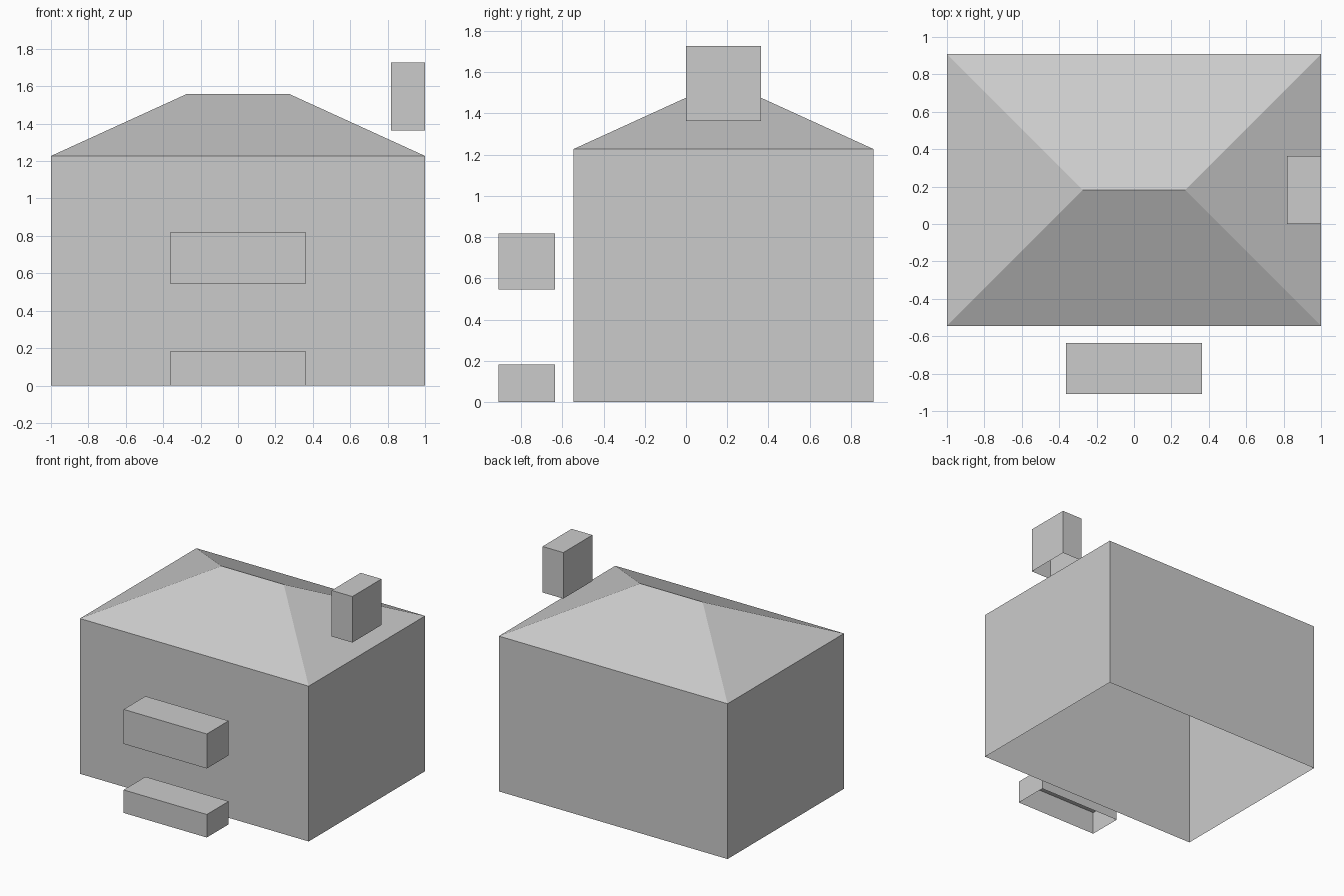
import bpy
import bmesh

cube = bpy.data.objects.get("Cube")
if cube:
    bpy.data.objects.remove(cube, do_unlink=True)

U = 1 / 11  # modelling module

grey = bpy.data.materials.new("plain grey")
grey.use_nodes = True
colour = (0.6, 0.6, 0.6, 1)
grey.diffuse_color = colour
grey.node_tree.nodes["Principled BSDF"].inputs["Base Color"].default_value = colour


def rectangle(bm, x, y, z):
    corners = [(x[0], y[0]), (x[1], y[0]), (x[1], y[1]), (x[0], y[1])]
    return [bm.verts.new((cx * U, cy * U, z * U)) for cx, cy in corners]


def finish(bm, name):
    mesh = bpy.data.meshes.new(name)
    bm.to_mesh(mesh)
    bm.free()
    mesh.materials.append(grey)
    obj = bpy.data.objects.new(name, mesh)
    bpy.context.collection.objects.link(obj)


def shell(name, x, y, z, capped=True):
    """Four walls, open underneath, with an optional flat top."""
    bm = bmesh.new()
    low, high = rectangle(bm, x, y, z[0]), rectangle(bm, x, y, z[1])
    for i in range(4):
        j = (i + 1) % 4
        bm.faces.new((low[i], low[j], high[j], high[i]))
    if capped:
        bm.faces.new(high)
    finish(bm, name)


def hip_roof(name, x, y, eave, top):
    """Four slopes of equal pitch meeting in a ridge along x."""
    bm = bmesh.new()
    a, b, c, d = rectangle(bm, x, y, eave)
    run, mid = (y[1] - y[0]) / 2, (y[0] + y[1]) / 2
    left = bm.verts.new(((x[0] + run) * U, mid * U, top * U))
    right = bm.verts.new(((x[1] - run) * U, mid * U, top * U))
    for face in ((a, b, right, left), (b, c, right), (c, d, left, right), (d, a, left)):
        bm.faces.new(face)
    finish(bm, name)


# House body and roof
house_x, house_y, eave = (-11, 11), (-6, 10), 13.5
shell("house_walls", house_x, house_y, (0, eave), capped=False)
hip_roof("hip_roof", house_x, house_y, eave, 17.15)

# Detached blocks in front, and the chimney
front_x, front_y = (-4, 4), (-10, -7)
shell("front_step", front_x, front_y, (0, 2))
shell("front_canopy", front_x, front_y, (6, 9))
shell("chimney", (9, 11), (0, 4), (15, 19))
